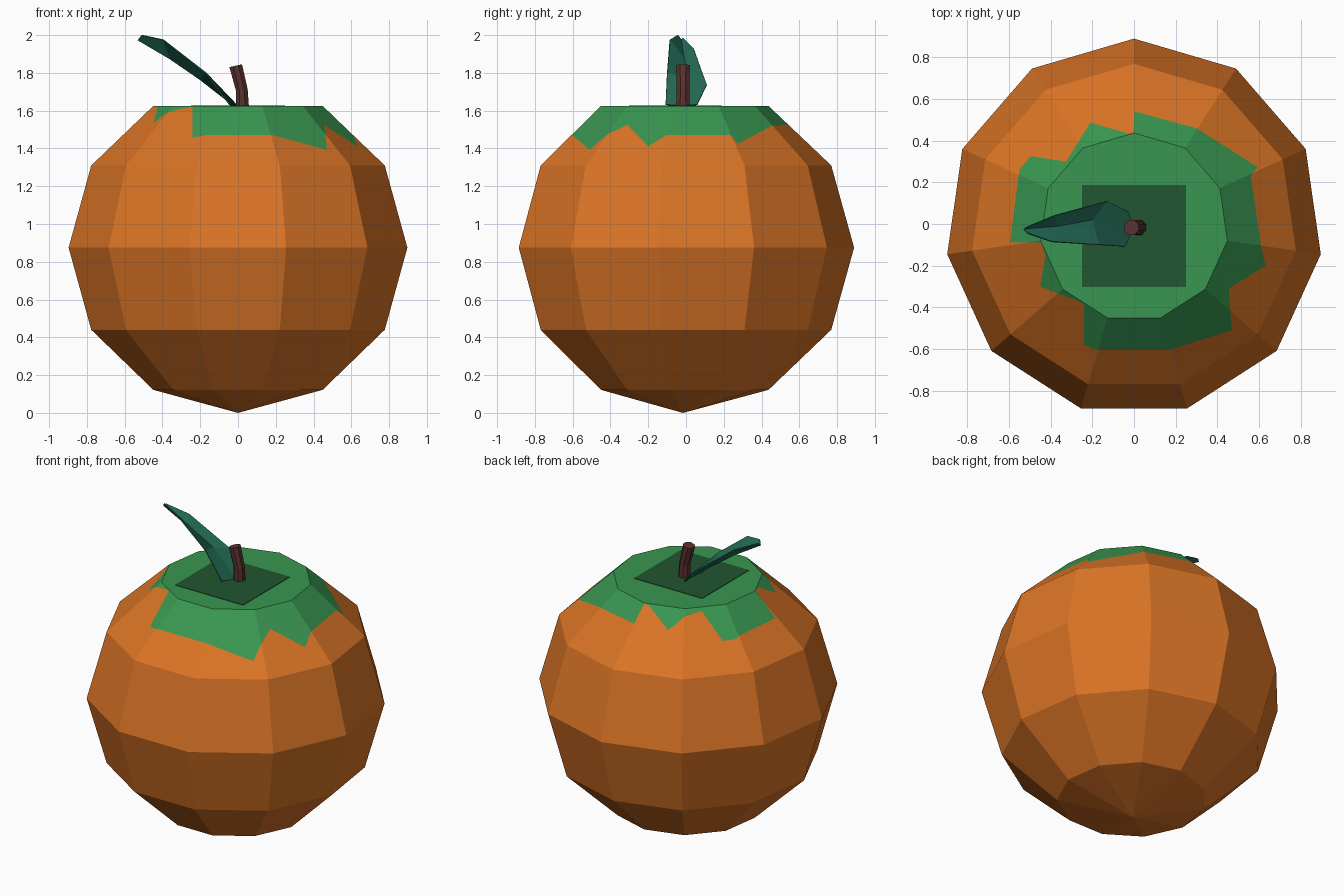
import bpy, bmesh, math
from mathutils import Vector

if "Cube" in bpy.data.objects:
    bpy.data.objects.remove(bpy.data.objects["Cube"])

def mat(name, rgb):
    m = bpy.data.materials.new(name)
    m.diffuse_color = (*rgb, 1)
    m.use_nodes = True
    m.node_tree.nodes["Principled BSDF"].inputs["Base Color"].default_value = m.diffuse_color
    return m

ORANGE = mat("orange skin", (0.70, 0.175, 0.019))
GREEN = mat("calyx green", (0.041, 0.305, 0.082))
DARK = mat("dark green", (0.015, 0.092, 0.030))
LEAF = mat("leaf teal", (0.016, 0.145, 0.090))
BROWN = mat("stem brown", (0.105, 0.031, 0.026))

def finish(name, bm, mats):
    me = bpy.data.meshes.new(name)
    bm.to_mesh(me)
    bm.free()
    for m in mats:
        me.materials.append(m)
    ob = bpy.data.objects.new(name, me)
    bpy.context.collection.objects.link(ob)
    return ob

# ---- fruit body: 11-sided sphere with a flat top
N, CY = 11, -0.016
STEP = 2 * math.pi / N
RINGS = [(0.453, 1.625), (0.785, 1.31), (0.906, 0.875), (0.785, 0.44), (0.453, 0.122)]

def pos(a, r, z):
    # angle runs clockwise from the back, seen from above
    return Vector((r * math.sin(a), CY + r * math.cos(a), z))

def ring_r(R, a):
    # radius of a polygonal ring at any angle
    return R * math.cos(STEP / 2) / math.cos(a % STEP - STEP / 2)

bm = bmesh.new()

def face(pts, mi):
    f = bm.faces.new([bm.verts.new(p) for p in pts])
    f.material_index = mi

angles = [k * STEP for k in range(N)]
face([pos(a, *RINGS[0]) for a in reversed(angles)], 1)
for (r0, z0), (r1, z1) in zip(RINGS[1:], RINGS[2:]):
    for a in angles:
        b = a + STEP
        face([pos(a, r0, z0), pos(b, r0, z0), pos(b, r1, z1), pos(a, r1, z1)], 0)
for a in angles:
    face([pos(a, *RINGS[-1]), pos(a + STEP, *RINGS[-1]), Vector((0, CY, 0))], 0)

# ---- ragged calyx edge cut into the upper band (outline seen from above)
OUT = [(.002, .54), (.30, .46), (.593, .273), (.56, .23), (.609, -.10), (.632, -.20),
       (.455, -.31), (.47, -.51), (.17, -.605), (-.18, -.605), (-.24, -.58),
       (-.24, -.382), (-.45, -.30), (-.425, -.15), (-.445, -.09), (-.595, -.088),
       (-.55, .26), (-.497, .325), (-.325, .30), (-.21, .487), (-.03, .435), (-.002, .437)]
OUT = [Vector((x, y - CY)) for x, y in OUT]

def ang(p):
    return math.atan2(p.x, p.y) % (2 * math.pi)

def outline_r(a):
    for p, q in zip(OUT, OUT[1:] + OUT[:1]):
        if (a - ang(p)) % (2 * math.pi) <= (ang(q) - ang(p)) % (2 * math.pi):
            d, e = Vector((math.sin(a), math.cos(a))), q - p
            return (p.x * e.y - p.y * e.x) / (d.x * e.y - d.y * e.x)

stops = sorted(angles + [ang(p) for p in OUT])
cols = []
(ri, zi), (ro, zo) = RINGS[:2]
for a in stops:
    i, o = ring_r(ri, a), ring_r(ro, a)
    t = min(max((outline_r(a) - i) / (o - i), 0.0), 0.99)
    top, low = pos(a, i, zi), pos(a, o, zo)
    cols.append((top, top.lerp(low, t), low))
for (t0, m0, l0), (t1, m1, l1) in zip(cols, cols[1:] + cols[:1]):
    face([t0, t1, m1, m0], 1)
    face([m0, m1, l1, l0], 0)
bmesh.ops.remove_doubles(bm, verts=bm.verts, dist=1e-5)
finish("fruit_body", bm, [ORANGE, GREEN])

# ---- dark square patch on the flat top
bm = bmesh.new()
bmesh.ops.create_cube(bm, size=1)
for v in bm.verts:
    v.co = Vector((v.co.x * 0.50, v.co.y * 0.49 - 0.058, v.co.z * 0.006 + 1.625))
finish("top_patch", bm, [DARK])

# ---- bent stem: octagonal sections (x, z, radius, tilt)
bm = bmesh.new()
loops = []
for x, z, r, tilt in [(.024, 1.60, .038, 0), (.020, 1.71, .034, .10), (-.012, 1.838, .037, .22)]:
    ring = []
    for k in range(8):
        a = (k + 0.5) * math.pi / 4
        u = r * math.cos(a)
        ring.append(bm.verts.new((x + u * math.cos(tilt), CY + r * math.sin(a) * 1.06,
                                  z + u * math.sin(tilt))))
    loops.append(ring)
for p, q in zip(loops, loops[1:]):
    for k in range(8):
        j = (k + 1) % 8
        bm.faces.new((p[k], p[j], q[j], q[k]))
bm.faces.new(loops[-1])
bm.faces.new(loops[0][::-1])
finish("stem", bm, [BROWN])

# ---- folded leaf: back edge, midrib, front edge at each station
STATIONS = [((-.03, .06, 1.632), (0, -.015, 1.622), (-.045, -.108, 1.632)),
            ((-.13, .11, 1.738), (-.20, .02, 1.765), (-.17, -.10, 1.80)),
            ((-.385, .04, 1.93), (-.36, -.01, 1.875), (-.395, -.085, 1.975)),
            ((-.515, -.015, 1.985), (-.53, -.025, 1.975), (-.51, -.045, 2.0))]
bm = bmesh.new()
rows = [[bm.verts.new(p) for p in s] for s in STATIONS]
for p, q in zip(rows, rows[1:]):
    for k in range(2):
        bm.faces.new((p[k], q[k], q[k + 1], p[k + 1]))
leaf = finish("leaf", bm, [LEAF])
sol = leaf.modifiers.new("thickness", 'SOLIDIFY')
sol.thickness = 0.006
sol.offset = 0
